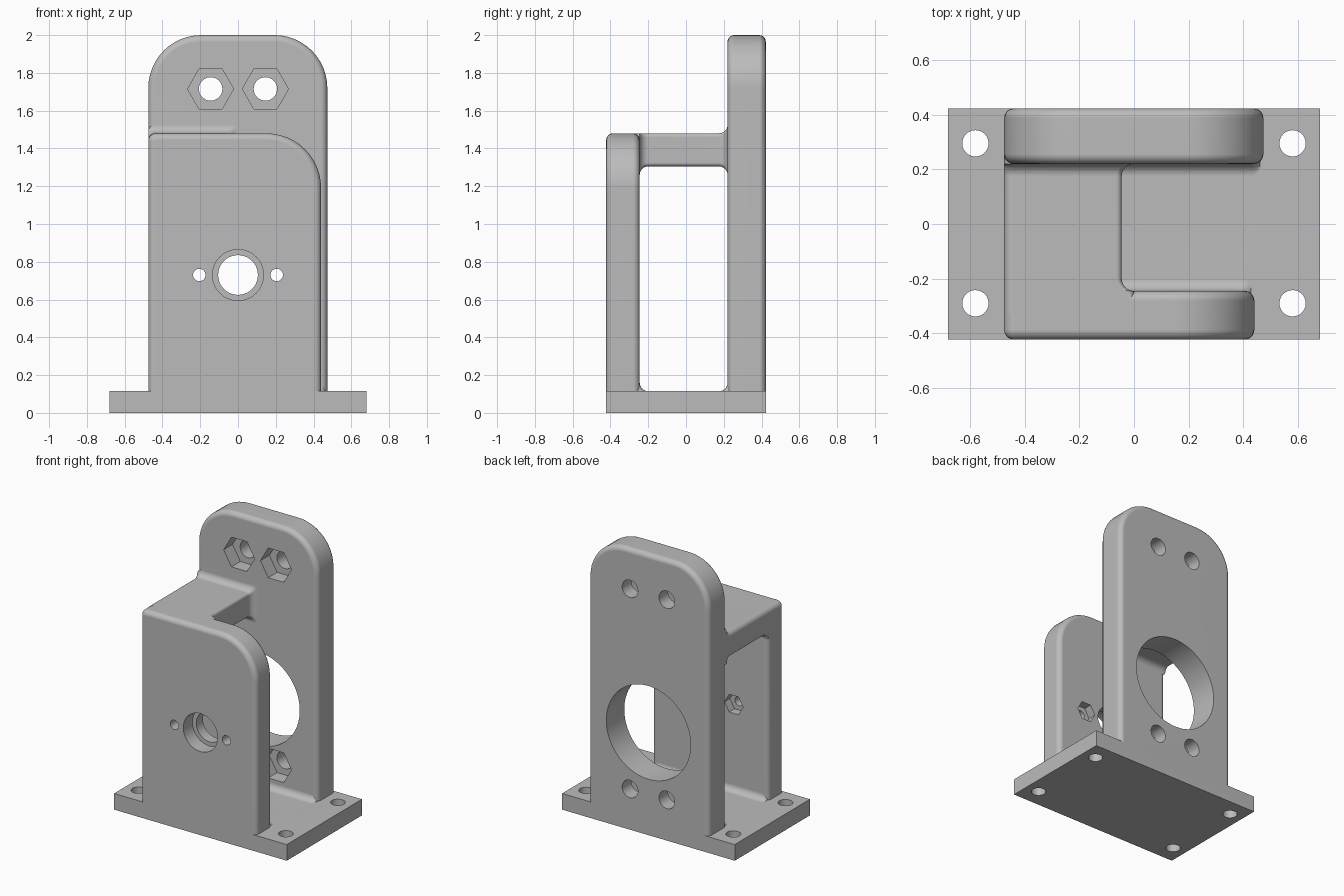
import bpy, bmesh, math
from mathutils import Vector, Matrix

cube = bpy.data.objects.get("Cube")
if cube:
    bpy.data.objects.remove(cube, do_unlink=True)

grey = bpy.data.materials.new("plain_grey")
grey.use_nodes = True
grey.diffuse_color = (0.5, 0.5, 0.5, 1)
grey.node_tree.nodes["Principled BSDF"].inputs["Base Color"].default_value = (0.5, 0.5, 0.5, 1)


def make_object(name, bm):
    bmesh.ops.recalc_face_normals(bm, faces=bm.faces)
    mesh = bpy.data.meshes.new(name)
    bm.to_mesh(mesh)
    bm.free()
    mesh.materials.append(grey)
    obj = bpy.data.objects.new(name, mesh)
    bpy.context.collection.objects.link(obj)
    return obj


def rounded_rect(u0, u1, v0, v1, radii, steps=12):
    """Outline with radii for the corners: low-right, high-right, high-left, low-left."""
    corners = [(u1, v0, -1, 1), (u1, v1, -1, -1), (u0, v1, 1, -1), (u0, v0, 1, 1)]
    points = []
    for i, ((u, v, su, sv), r) in enumerate(zip(corners, radii)):
        r = max(r, 0.003)
        for k in range(steps + 1):
            a = math.radians(90 * (i - 1 + k / steps))
            points.append((u + su * r + r * math.cos(a), v + sv * r + r * math.sin(a)))
    return points


def loft(name, rings, along):
    """Skin (position, outline) rings along the y or z axis."""
    bm = bmesh.new()
    loops = []
    for t, outline in rings:
        loops.append([bm.verts.new((u, t, v) if along == "y" else (u, v, t)) for u, v in outline])
    for a, b in zip(loops, loops[1:]):
        for i in range(len(a)):
            j = (i + 1) % len(a)
            bm.faces.new((a[i], a[j], b[j], b[i]))
    bm.faces.new(loops[0])
    bm.faces.new(loops[-1])
    return make_object(name, bm)


def quarter(r, steps=6):
    """Pairs (distance from the end, sideways offset) of a quarter round."""
    angles = [math.pi / 2 * k / steps for k in range(steps + 1)]
    return [(r * (1 - math.cos(a)), r * (1 - math.sin(a))) for a in angles]


def plate(name, x0, x1, y0, y1, top, left_r, right_r, edge=0.035):
    z0 = 0.02
    ends = quarter(edge)
    spots = [(y0 + d, s) for d, s in ends] + [(y1 - d, s) for d, s in reversed(ends)]
    rings = [(y, rounded_rect(x0 + s, x1 - s, z0 + s, top - s, (0, right_r - s, left_r - s, 0)))
             for y, s in spots]
    return loft(name, rings, "y")


def foot(name, x0, x1, y_core, y_face, inward, r=0.045):
    """Concave fillet between a plate's inner face and the base."""
    rings = [(0.05, r), (BASE_TOP, r)]
    rings += [(BASE_TOP + d, s) for d, s in quarter(r)[1:]]
    out = []
    for z, s in rings:
        y = y_face + inward * s
        lo, hi = min(y_core, y), max(y_core, y)
        round_r = 0.035
        radii = (0, round_r, round_r, 0) if inward > 0 else (round_r, 0, 0, round_r)
        out.append((z, rounded_rect(x0, x1, lo, hi, radii)))
    return loft(name, out, "z")


def boolean(target, tool, operation):
    mod = target.modifiers.new("join", "BOOLEAN")
    mod.operation, mod.object, mod.solver = operation, tool, "EXACT"
    bpy.context.view_layer.objects.active = target
    bpy.ops.object.modifier_apply(modifier=mod.name)
    bpy.data.objects.remove(tool, do_unlink=True)


def drill(target, x, y0, y1, z, radius, sides=48):
    """Cut a round or hexagonal hole along y."""
    bm = bmesh.new()
    turn = Matrix.Rotation(math.pi / 2, 4, "X") @ Matrix.Rotation(math.pi / 2, 4, "Z")
    bmesh.ops.create_cone(bm, cap_ends=True, segments=sides, radius1=radius, radius2=radius,
                          depth=y1 - y0,
                          matrix=Matrix.Translation((x, (y0 + y1) / 2, z)) @ turn)
    # Hexagons keep a pair of flats level, with a corner pointing sideways
    if sides == 6:
        widest = max(v.co.x for v in bm.verts) - x
        if widest < radius * 0.95:
            bmesh.ops.rotate(bm, verts=bm.verts, cent=(x, 0, z),
                             matrix=Matrix.Rotation(math.pi / 6, 3, "Y"))
    boolean(target, make_object("hole_cutter", bm), "DIFFERENCE")


BASE_TOP = 0.115
LEFT = -0.475
FRONT_IN, BACK_IN = -0.245, 0.22

# Base slab with four mounting holes
bm = bmesh.new()
bmesh.ops.create_cube(bm, size=1, matrix=Matrix.Translation((0, 0, BASE_TOP / 2))
                      @ Matrix.Diagonal((1.36, 0.845, BASE_TOP, 1)))
body = make_object("mounting_bracket", bm)
for x in (-0.58, 0.58):
    for y in (-0.29, 0.295):
        bm = bmesh.new()
        bmesh.ops.create_cone(bm, cap_ends=True, segments=48, radius1=0.048, radius2=0.048,
                              depth=1, matrix=Matrix.Translation((x, y, 0)))
        boolean(body, make_object("base_hole_cutter", bm), "DIFFERENCE")

# Upright plates
front = plate("front_plate", LEFT, 0.44, -0.4225, FRONT_IN, 1.48, 0.04, 0.29)
back = plate("back_plate", LEFT, 0.473, BACK_IN, 0.4225, 2.0, 0.28, 0.28)

# Bridge between the plates, flaring into fillets at both ends
flare = quarter(0.045)
rings = [(-0.33, 0.045, 0), (FRONT_IN, 0.045, 0)]
rings += [(FRONT_IN + d, s, 0) for d, s in flare[1:]]
rings += [(BACK_IN - d, s, s) for d, s in reversed(flare)]
rings += [(0.32, 0.045, 0.045)]
bridge = loft("bridge", [
    (y, rounded_rect(LEFT, -0.045 + s, 1.305 - s, 1.48 + up, (0.02, 0.02, 0.035, 0.02)))
    for y, s, up in rings], "y")

# Fillets at the feet of the plates
front_foot = foot("front_foot", LEFT + 0.012, 0.428, -0.33, FRONT_IN, 1)
back_foot = foot("back_foot", LEFT + 0.012, 0.461, 0.32, BACK_IN, -1)

for part in (front, back, bridge, front_foot, back_foot):
    boolean(body, part, "UNION")

# Front plate: stepped shaft hole and two small screws with nut pockets
drill(body, 0, -0.6, -0.1, 0.73, 0.105, 64)
drill(body, 0, -0.6, -0.32, 0.73, 0.135, 64)
for x in (-0.205, 0.205):
    drill(body, x, -0.6, -0.1, 0.73, 0.033, 32)
    drill(body, x, -0.305, -0.1, 0.73, 0.073, 6)

# Back plate: large opening and four screws with nut pockets
drill(body, 0, 0.1, 0.6, 0.73, 0.332, 96)
for x in (-0.145, 0.145):
    for z in (0.29, 1.715):
        drill(body, x, 0.1, 0.6, z, 0.062)
        drill(body, x, 0.1, 0.32, z, 0.122, 6)

# Smooth rounds, flat faces
body.data.materials.clear()
body.data.materials.append(grey)
for face in body.data.polygons:
    face.material_index = 0
bpy.ops.object.select_all(action="DESELECT")
body.select_set(True)
bpy.context.view_layer.objects.active = body
bpy.ops.object.shade_smooth_by_angle(angle=math.radians(32))
weighted = body.modifiers.new("flat_faces", "WEIGHTED_NORMAL")
weighted.keep_sharp = True
